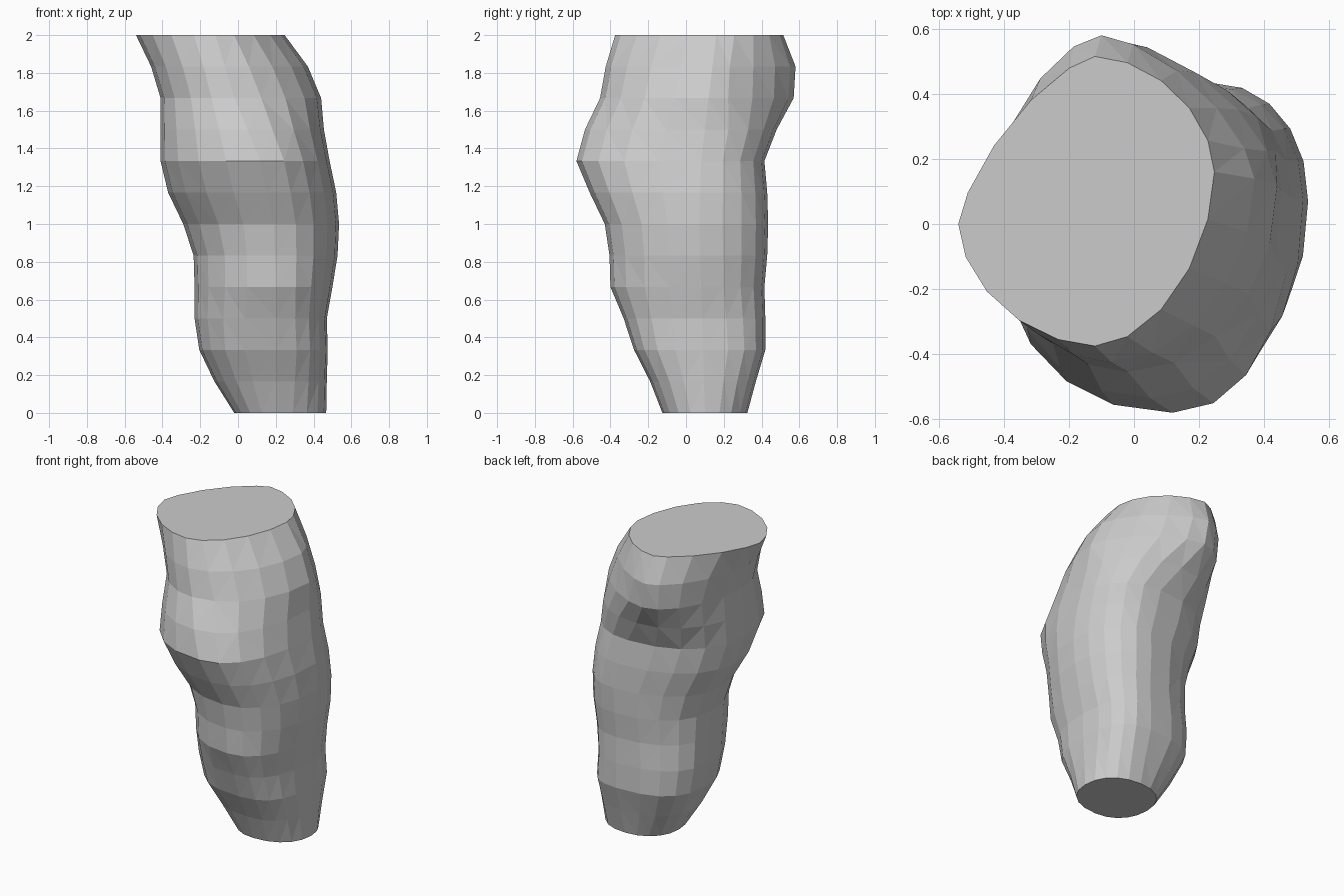
import bpy, bmesh
from math import sin, cos, pi

if "Cube" in bpy.data.objects:
    bpy.data.objects.remove(bpy.data.objects["Cube"])

# Silhouette extents per evenly spaced level: x min, x max, y min, y max
EXTENTS = [
    (-.02, .467, -.125, .325), (-.125, .47, -.19, .37), (-.205, .475, -.275, .42),
    (-.23, .47, -.33, .42), (-.23, .50, -.40, .415), (-.235, .527, -.405, .43),
    (-.29, .535, -.43, .435), (-.37, .52, -.51, .43), (-.41, .485, -.58, .415),
    (-.41, .455, -.535, .48), (-.41, .44, -.455, .57), (-.46, .37, -.425, .58),
    (-.54, .247, -.375, .515)]

# Where the extremes sit: z, y of left, y of right, x of front, x of back, roundness
SKEW = [
    (0, .10, .10, .20, .22, 2.2), (.35, .10, .09, .20, .22, 2.6),
    (.67, .09, .08, .20, .22, 2.25), (1, .06, .07, .19, .23, 2.15),
    (1.33, -.03, .08, .12, .14, 2.2), (1.67, 0, .12, -.02, -.08, 2.0),
    (2, 0, .16, -.12, -.12, 1.8)]

SIDES = 20


def skew_at(z):
    for a, b in zip(SKEW, SKEW[1:]):
        if z <= b[0] + 1e-6:
            t = (z - a[0]) / (b[0] - a[0])
            return [p + (q - p) * t for p, q in zip(a[1:], b[1:])]


def ring(level):
    """Rounded cross-section made of four differently sized quadrants."""
    z = level / 6
    x0, x1, y0, y1 = EXTENTS[level]
    left, right, front, back, power = skew_at(z)
    points = []
    for i in range(SIDES):
        angle = 2 * pi * i / SIDES
        c, s = cos(angle), sin(angle)
        cx = back if s >= 0 else front
        cy = right if c >= 0 else left
        p = power
        if c < -1e-6 and s > 1e-6 and z > 1.5:     # flatter back-left near the top
            p -= .8 * (z - 1.5)
        if c > 1e-6 and s > 1e-6 and 1.5 < z < 2:  # flatter back-right shoulder
            p -= .4
        ux, uy = abs(c) ** (2 / p), abs(s) ** (2 / p)
        x = cx + ux * ((x1 - cx) if c >= 0 else (x0 - cx))
        y = cy + uy * ((y1 - cy) if s >= 0 else (y0 - cy))
        points.append((x, y, z))
    return points


# Faceted trunk: loft the rings, with flat caps at both ends
bm = bmesh.new()
rings = [[bm.verts.new(p) for p in ring(k)] for k in range(len(EXTENTS))]
for lo, hi in zip(rings, rings[1:]):
    for i in range(SIDES):
        j = (i + 1) % SIDES
        a, b, c, d = lo[i], lo[j], hi[j], hi[i]
        if (a.co - c.co).length < (b.co - d.co).length:
            faces = ((a, b, c), (a, c, d))
        else:
            faces = ((a, b, d), (b, c, d))
        for f in faces:
            bm.faces.new(f)
bm.faces.new(rings[0][::-1])
bm.faces.new(rings[-1])
bmesh.ops.recalc_face_normals(bm, faces=bm.faces)

mesh = bpy.data.meshes.new("bent_trunk")
bm.to_mesh(mesh)
bm.free()
bpy.context.collection.objects.link(bpy.data.objects.new("bent_trunk", mesh))
